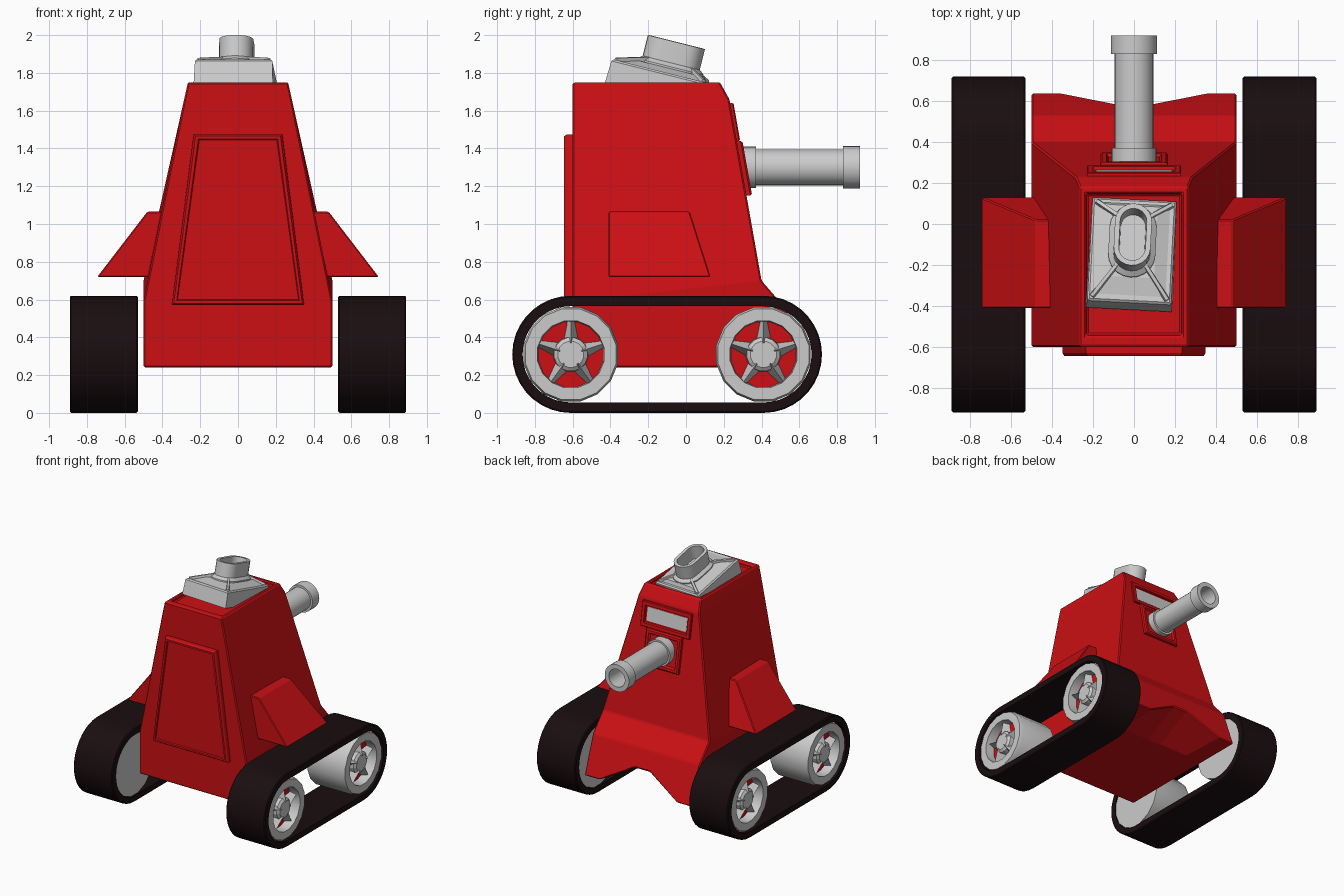
import bpy, bmesh
from math import sin, cos, pi, radians
from mathutils import Matrix, Vector

if "Cube" in bpy.data.objects:
    bpy.data.objects.remove(bpy.data.objects["Cube"])


def material(name, col):
    m = bpy.data.materials.new(name)
    m.diffuse_color = (*col, 1)
    m.use_nodes = True
    m.node_tree.nodes["Principled BSDF"].inputs["Base Color"].default_value = m.diffuse_color
    return m


RED = material("red_paint", (0.6, 0.005, 0.007))
RUBBER = material("dark_rubber", (0.01, 0.004, 0.005))


def loft(name, rings, mat=None, closed=False, bevel=0, mirror=False, smooth=False, matrix=None):
    """Skin a list of equal-length point rings, capped at both ends or closed into a loop."""
    bm = bmesh.new()
    vs = [[bm.verts.new(p) for p in r] for r in rings]
    n = len(vs[0])
    pairs = list(zip(vs, vs[1:])) + ([(vs[-1], vs[0])] if closed else [])
    for a, b in pairs:
        for i in range(n):
            j = (i + 1) % n
            bm.faces.new((a[i], a[j], b[j], b[i]))
    if not closed:
        bm.faces.new(vs[0])
        bm.faces.new(vs[-1])
    bmesh.ops.recalc_face_normals(bm, faces=bm.faces)
    if matrix:
        bm.transform(matrix)
    me = bpy.data.meshes.new(name)
    bm.to_mesh(me)
    bm.free()
    ob = bpy.data.objects.new(name, me)
    bpy.context.collection.objects.link(ob)
    if mat:
        me.materials.append(mat)
    if smooth:
        bpy.ops.object.select_all(action='DESELECT')
        ob.select_set(True)
        bpy.context.view_layer.objects.active = ob
        bpy.ops.object.shade_smooth_by_angle(angle=radians(30))
    if bevel:
        b = ob.modifiers.new("bevel", 'BEVEL')
        b.width, b.segments, b.limit_method, b.angle_limit = bevel, 1, 'ANGLE', radians(15)
    if mirror:
        ob.modifiers.new("mirror", 'MIRROR')
    return ob


def rect(x0, x1, y0, y1, z):
    return [(x0, y0, z), (x1, y0, z), (x1, y1, z), (x0, y1, z)]


def stadium(half, r, n):
    """Rounded slot outline in 2D, long in the first axis."""
    pts = []
    for c, start in ((half, -pi / 2), (-half, pi / 2)):
        pts += [(c + r * cos(start + pi * i / n), r * sin(start + pi * i / n)) for i in range(n + 1)]
    return pts


# Hull: rings from underside to sunken roof, with an arch cut in the nose
STATIONS = (1, .72, .14, -.14, -.72, -1)


def hull_ring(w, yb, zb, yf, zf, arch=None):
    ring = [(-w, yb, zb), (w, yb, zb)]
    for f in STATIONS:
        y, z = arch if arch and abs(f) < .5 else (yf, zf)
        ring.append((w * f, y, z))
    return ring


loft("hull", [
    hull_ring(.47, -.57, .24, .25, .24),
    hull_ring(.5, -.6, .24, .64, .24, arch=(.583, .40)),
    hull_ring(.5, -.6, .50, .53, .55),
    hull_ring(.5, -.6, .59, .40, .70),
    hull_ring(.285, -.6, 1.66, .23, 1.66),
    hull_ring(.265, -.6, 1.75, .18, 1.75),
    hull_ring(.235, -.545, 1.75, .15, 1.75),
    hull_ring(.23, -.54, 1.725, .145, 1.725),
], RED, bevel=.008)


# Rear door: tapered panel with a raised border
def door_ring(inset, y):
    return [(-.35 + inset, y, .57 + inset), (.35 - inset, y, .57 + inset),
            (.235 - inset, y, 1.475 - inset), (-.235 + inset, y, 1.475 - inset)]


loft("rear_door", [door_ring(0, -.58), door_ring(0, -.63), door_ring(.01, -.645),
                   door_ring(.025, -.645), door_ring(.03, -.635)], RED)


# Parts lying on the sloping gun face
def slope_ring(hx, z0, z1, off):
    return [(x, .23 + (1.66 - z) * .177 + off, z) for x, z in
            ((-hx, z0), (hx, z0), (hx, z1), (-hx, z1))]


loft("visor_frame", [slope_ring(.23, 1.44, 1.64, -.03), slope_ring(.23, 1.44, 1.64, .012),
                     slope_ring(.225, 1.445, 1.635, .018), slope_ring(.2, 1.47, 1.61, .018),
                     slope_ring(.195, 1.475, 1.605, -.01)], RED)
loft("visor_pane", [slope_ring(.185, 1.485, 1.595, -.03), slope_ring(.185, 1.485, 1.595, .002)])
loft("gun_plate", [slope_ring(.165, 1.15, 1.44, -.03), slope_ring(.165, 1.15, 1.44, .02),
                   slope_ring(.155, 1.16, 1.43, .03), slope_ring(.135, 1.18, 1.41, .03),
                   slope_ring(.125, 1.19, 1.40, .015)], RED)

# Gun: base collar, barrel, muzzle and bore in one revolved profile
GUN = ((.11, .25), (.11, .37), (.095, .37), (.095, .83), (.113, .83),
       (.113, .92), (.075, .92), (.075, .60))
loft("gun", [[(r * cos(2 * pi * i / 28), y, 1.30 + r * sin(2 * pi * i / 28)) for i in range(28)]
             for r, y in GUN], smooth=True)

# Side pods
loft("side_pod", [rect(.44, .745, -.41, .13, .72), rect(.36, .48, -.41, .02, 1.065)],
     RED, bevel=.006, mirror=True)

# Track belts
TRACK_Y, TRACK_Z, HALF = -.1, .31, .51


def belt_ring(x, r):
    return [(x, TRACK_Y + a, TRACK_Z + b) for a, b in stadium(HALF, r, 18)]


loft("track_belt", [belt_ring(.53, .303), belt_ring(.537, .31), belt_ring(.883, .31),
                    belt_ring(.89, .303), belt_ring(.89, .255), belt_ring(.53, .255)],
     RUBBER, closed=True, mirror=True, smooth=True)


# Wheels: drum, red recessed disc, hub and five spokes
def disc_ring(x, r, cy, n=16):
    return [(x, cy + r * cos(2 * pi * (i + .5) / n), TRACK_Z + r * sin(2 * pi * (i + .5) / n))
            for i in range(n)]


for tag, cy in (("front", TRACK_Y - HALF), ("rear", TRACK_Y + HALF)):
    loft(tag + "_wheel", [disc_ring(.535, .255, cy), disc_ring(.85, .255, cy), disc_ring(.88, .245, cy),
                          disc_ring(.88, .18, cy), disc_ring(.79, .175, cy)], mirror=True, smooth=True)
    loft(tag + "_wheel_disc", [disc_ring(.78, .176, cy), disc_ring(.80, .176, cy)], RED, mirror=True)
    loft(tag + "_wheel_hub", [disc_ring(.78, .095, cy), disc_ring(.85, .09, cy),
                              disc_ring(.865, .07, cy)], mirror=True)
    for k in range(5):
        turn = Matrix.Translation((0, cy, TRACK_Z)) @ Matrix.Rotation(2 * pi * k / 5, 4, 'X')
        loft(tag + "_wheel_spoke", [[(.78, -w, z), (.78, w, z), (x, 0, z)]
                                    for w, z, x in ((.05, .06, .875), (.025, .185, .85))],
             mirror=True, matrix=turn)

# Roof hatch: tilted, slightly turned block with a low pyramid top
TILT = Matrix.Translation((-.01, -.13, 1.81)) @ Matrix.Rotation(radians(-3), 4, 'Z') \
    @ Matrix.Rotation(radians(-14), 4, 'X')
OFF = .04
loft("hatch_base", [rect(-.21, .21, -.265, .265, -.13), rect(-.205, .205, -.26, .26, -.01),
                    rect(-.195, .195, -.25, .25, 0),
                    rect(-.175, .175, -.225, .235, 0),
                    rect(-.115, .115, OFF - .18, OFF + .18, .025)], matrix=TILT)


# Oval chimney with flared foot
def oval(half, r, z):
    return [(b, OFF + a, z) for a, b in stadium(half, r, 10)]


loft("hatch_collar", [oval(.066, .115, 0), oval(.066, .115, .035), oval(.066, .09, .055)],
     matrix=TILT, smooth=True)
loft("hatch_chimney", [oval(.066, .09, 0), oval(.066, .09, .168), oval(.066, .065, .168),
                       oval(.066, .06, .03)], matrix=TILT, smooth=True)

# Diagonal ribs from chimney to hatch corners
for sx in (-1, 1):
    for sy in (-1, 1):
        a = Vector((sx * .06, OFF + sy * .11, 0))
        b = Vector((sx * .185, sy * .24, 0))
        side = (b - a).cross(Vector((0, 0, 1))).normalized() * .014
        up = Vector((0, 0, 1))
        loft("hatch_rib", [[p - side, p + side, p + side * .6 + up * h, p - side * .6 + up * h]
                           for p, h in ((a, .06), (b, .012))], matrix=TILT)
